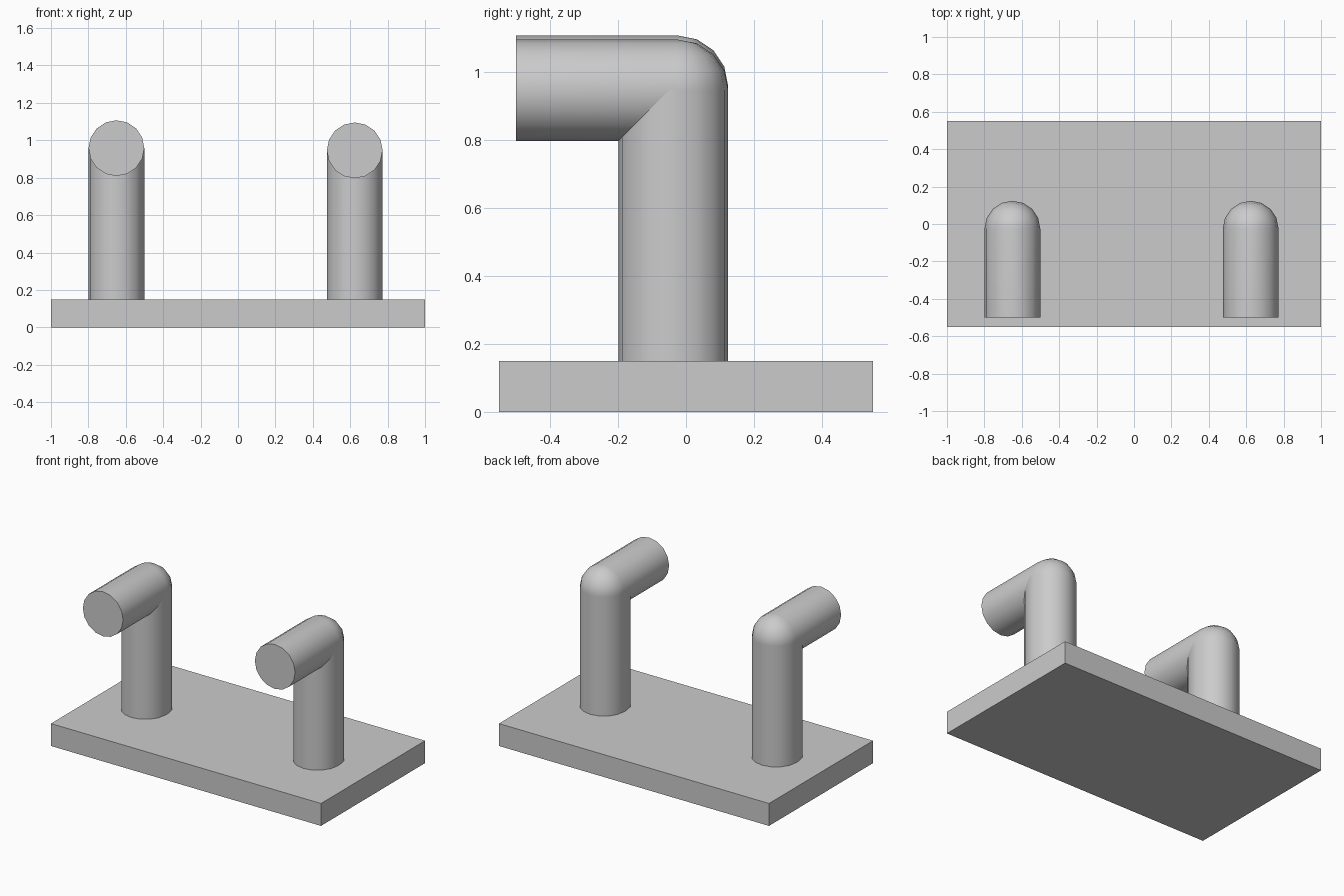
import bpy, bmesh, math
from mathutils import Vector

cube = bpy.data.objects.get("Cube")
if cube:
    bpy.data.objects.remove(cube, do_unlink=True)

grey = bpy.data.materials.new("light_grey")
grey.use_nodes = True
colour = (0.6, 0.6, 0.6, 1)
grey.diffuse_color = colour
grey.node_tree.nodes["Principled BSDF"].inputs["Base Color"].default_value = colour

RADIUS = 0.149
SIDES = 16
BASE_TOP = 0.15
FRONT_AXIS, BACK_AXIS = -0.05, -0.025
ARM_END = -0.5


def finish(name, bm, smooth=True):
    """Turn a bmesh into a named, coloured object."""
    bmesh.ops.recalc_face_normals(bm, faces=bm.faces)
    mesh = bpy.data.meshes.new(name)
    bm.to_mesh(mesh)
    bm.free()
    mesh.materials.append(grey)
    obj = bpy.data.objects.new(name, mesh)
    bpy.context.collection.objects.link(obj)
    if smooth:
        bpy.ops.object.select_all(action='DESELECT')
        obj.select_set(True)
        bpy.context.view_layer.objects.active = obj
        bpy.ops.object.shade_smooth_by_angle(angle=math.radians(35))
    return obj


def circle():
    steps = [2 * math.pi * i / SIDES for i in range(SIDES)]
    return [(RADIUS * math.cos(a), RADIUS * math.sin(a)) for a in steps]


def hull(bm):
    """Wrap the points in a convex skin and merge its flat faces."""
    result = bmesh.ops.convex_hull(bm, input=bm.verts)
    inside = [v for v in result["geom_interior"] if isinstance(v, bmesh.types.BMVert)]
    bmesh.ops.delete(bm, geom=inside, context='VERTS')
    bmesh.ops.dissolve_limit(bm, angle_limit=0.01, verts=bm.verts, edges=bm.edges)


def make_post(name, x, axis_z):
    # Upright with a slightly lengthened round section
    bm = bmesh.new()
    outline = []
    for px, py in circle():
        if py > -0.001:
            outline.append((x + px, BACK_AXIS + py))
        if py < 0.001:
            outline.append((x + px, FRONT_AXIS + py))
    for z in (BASE_TOP, axis_z):
        for px, py in outline:
            bm.verts.new((px, py, z))
    hull(bm)
    finish(name, bm)


def make_arm(name, x, axis_z):
    # Forward tube with a ball-shaped elbow at its back
    bm = bmesh.new()
    for px, pz in circle():
        bm.verts.new((x + px, ARM_END, axis_z + pz))
    ball = bmesh.ops.create_uvsphere(bm, u_segments=SIDES, v_segments=SIDES // 2,
                                     radius=RADIUS)
    bmesh.ops.translate(bm, verts=ball["verts"], vec=Vector((x, BACK_AXIS, axis_z)))
    bmesh.ops.delete(bm, geom=bm.edges[:], context='EDGES_FACES')
    hull(bm)
    finish(name, bm)


# Base plate
bm = bmesh.new()
bmesh.ops.create_cube(bm, size=1)
bmesh.ops.scale(bm, verts=bm.verts, vec=(2, 1.1, BASE_TOP))
bmesh.ops.translate(bm, verts=bm.verts, vec=(0, 0, BASE_TOP / 2))
finish("base_plate", bm, smooth=False)

# Two bent pegs
for side, x, axis_z in (("right", -0.65, 0.958), ("left", 0.624, 0.946)):
    make_post(side + "_post", x, axis_z)
    make_arm(side + "_arm", x, axis_z)
